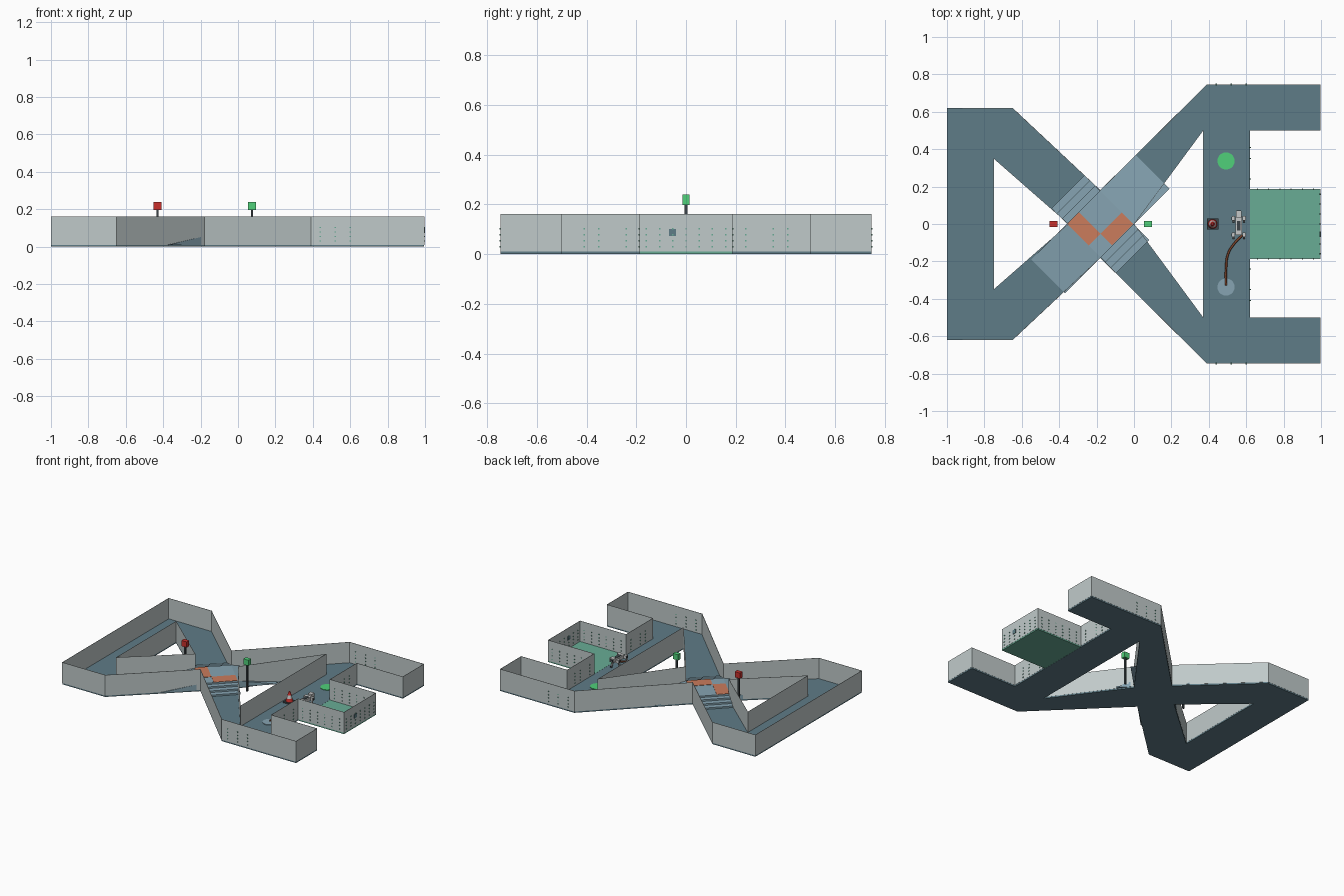
import bpy, bmesh, math
from mathutils import Matrix, Vector

cube = bpy.data.objects.get("Cube")
if cube:
    bpy.data.objects.remove(cube, do_unlink=True)

FLOOR, TOP, C = 0.01, 0.162, -0.18   # floor level, wall top, crossing centre x


def srgb(code):
    vals = [int(code[i:i + 2], 16) / 255 for i in (0, 2, 4)]
    return [v / 12.92 if v <= 0.04 else ((v + 0.055) / 1.055) ** 2.4 for v in vals] + [1]


def material(name, code):
    m = bpy.data.materials.new(name)
    m.use_nodes = True
    m.diffuse_color = srgb(code)
    m.node_tree.nodes["Principled BSDF"].inputs["Base Color"].default_value = srgb(code)
    return m


slate = material("slate floor", "5f7c87")
blue = material("pale blue", "86a4b2")
grey = material("wall grey", "c0caca")
sea = material("sea green", "68ac95")
green = material("bright green", "50d07a")
orange = material("orange", "cb7c5c")
red = material("red", "c8302c")
dark = material("dark grey", "3c4448")
brown = material("brown", "85492f")
silver = material("light grey", "c6c8c8")


def finish(name, bm, mat, loc=(0, 0, 0), turn=0):
    bmesh.ops.recalc_face_normals(bm, faces=bm.faces)
    me = bpy.data.meshes.new(name)
    bm.to_mesh(me)
    bm.free()
    me.materials.append(mat)
    ob = bpy.data.objects.new(name, me)
    ob.location, ob.rotation_euler.z = loc, turn
    bpy.context.collection.objects.link(ob)
    return ob


def add_box(bm, loc, size, tilt=0):
    mat = (Matrix.Translation(loc) @ Matrix.Rotation(tilt, 4, 'X')
           @ Matrix.Diagonal((*size, 1)))
    bmesh.ops.create_cube(bm, size=1, matrix=mat)


def box(name, loc, size, mat, turn=0):
    bm = bmesh.new()
    add_box(bm, (0, 0, 0), size)
    return finish(name, bm, mat, loc, turn)


def cone(name, loc, r1, r2, h, mat, sides=24):
    bm = bmesh.new()
    bmesh.ops.create_cone(bm, cap_ends=True, segments=sides, radius1=r1, radius2=r2, depth=h)
    return finish(name, bm, mat, (loc[0], loc[1], loc[2] + h / 2))


def prism(name, profile, width, turn, mat):
    """Extrude a side profile (along, height) across a width, at the crossing."""
    bm = bmesh.new()
    face = bm.faces.new([bm.verts.new((s, -width / 2, z)) for s, z in profile])
    ext = bmesh.ops.extrude_face_region(bm, geom=[face])["geom"]
    bmesh.ops.translate(bm, vec=(0, width, 0),
                        verts=[e for e in ext if isinstance(e, bmesh.types.BMVert)])
    return finish(name, bm, mat, (C, 0, 0), turn)


def walls(name, half):
    """Closed thin wall along a half outline mirrored front to back."""
    pts = half + [(x, -y) for x, y in reversed(half) if y]
    bm = bmesh.new()
    low = [bm.verts.new((x, y, FLOOR)) for x, y in pts]
    high = [bm.verts.new((x, y, TOP)) for x, y in pts]
    for i in range(len(pts)):
        bm.faces.new((low[i - 1], low[i], high[i], high[i - 1]))
    ob = finish(name, bm, grey)
    mod = ob.modifiers.new("thickness", 'SOLIDIFY')
    mod.thickness, mod.offset = 0.003, 0


# Corridor floor: half plan, mirrored front to back
A, B, D, E = (-1, 0.62), (-0.75, 0.35), (-0.65, 0.62), (C, 0.18)
F, G, H, I = (0.39, 0.745), (0.37, 0.5), (0.62, 0.5), (0.995, 0.5)
J, K, L = (0.995, 0.745), (-0.35, 0), (0, 0)
plan = [[(-1, 0), (-0.75, 0), B, A], [A, B, D], [D, B, K, E], [E, K, L],
        [E, L, G, F], [F, G, H, I, J], [(0.37, 0), (0.62, 0), H, G]]
bm = bmesh.new()
for side in (1, -1):
    for poly in plan:
        bm.faces.new([bm.verts.new((x, y * side, 0)) for x, y in poly])
bmesh.ops.remove_doubles(bm, verts=bm.verts, dist=0.0001)
bmesh.ops.recalc_face_normals(bm, faces=bm.faces)
ext = bmesh.ops.extrude_face_region(bm, geom=bm.faces[:], use_keep_orig=True)["geom"]
bmesh.ops.translate(bm, vec=(0, 0, FLOOR),
                    verts=[e for e in ext if isinstance(e, bmesh.types.BMVert)])
finish("corridor_floor", bm, slate)
box("room_floor", (0.808, 0, FLOOR / 2), (0.374, 0.372, FLOOR), sea)

# Walls around the outline and the two triangular gaps
walls("outer_walls", [A, D, E, F, J, I, H, (0.62, 0.186), (0.995, 0.186)])
walls("left_gap_walls", [B, K])
walls("right_gap_walls", [G, L])

# Crossing: ramp along one diagonal, steps down both sides of the other
q, top = 0.125, 0.056
prism("ramp", [(-0.395, FLOOR), (-q, top), (q, top), (0.395, FLOOR)],
      0.255, math.pi / 4, blue)
for name, turn in (("back_steps", 0.75), ("front_steps", -0.25)):
    prof = [(q, FLOOR), (q, 0.045)]
    for i in range(3):
        z, s = 0.045 - 0.012 * i, q + 0.04 * (i + 1)
        prof += [(s, z), (s, max(z - 0.012, FLOOR))]
    prof[-1] = (q + 0.12, FLOOR)
    prism(name, prof, 0.25, math.pi * turn, blue)
r = math.sqrt(0.5)
for name, u, v, size in (("left_marking", -0.081, -0.044, (0.088, 0.162, 0.003)),
                         ("right_marking", 0.044, 0.081, (0.162, 0.088, 0.003))):
    # the strips run along the two front edges and leave the front corner clear
    box(name, (C + (u + v) * r, (u - v) * r, top + 0.001), size, orange, math.pi / 4)

# Signal posts
for name, x, mat in (("red_signal", -0.43, red), ("green_signal", 0.075, green)):
    box(name + "_post", (x, 0, 0.1), (0.012, 0.012, 0.2), dark)
    box(name + "_head", (x, 0, 0.218), (0.042, 0.03, 0.042), mat)

# Floor discs
cone("goal_disc", (0.492, 0.337, FLOOR), 0.046, 0.046, 0.004, green, 32)
cone("start_disc", (0.492, -0.337, FLOOR), 0.046, 0.046, 0.004, blue, 32)

# Traffic cone, stacked in bands
box("cone_base", (0.42, 0, 0.015), (0.062, 0.06, 0.01), dark)
radii = [0.025, 0.019, 0.013, 0.006]
for i in range(3):
    cone("cone_band_%d" % (i + 1), (0.42, 0, 0.02 + 0.023 * i), radii[i], radii[i + 1],
         0.023, silver if i == 1 else red)

# Four-legged robot
RX = 0.56
bm = bmesh.new()
add_box(bm, (0, -0.01, 0.07), (0.036, 0.1, 0.026))
add_box(bm, (0, 0.052, 0.082), (0.03, 0.034, 0.026))
for x in (-0.028, 0.028):
    for y in (-0.058, 0.03):
        add_box(bm, (x, y, 0.07), (0.018, 0.024, 0.022))
        add_box(bm, (x, y - 0.008, 0.05), (0.01, 0.012, 0.04), -0.5)
        add_box(bm, (x, y - 0.008, 0.026), (0.008, 0.008, 0.034), 0.5)
finish("robot_body", bm, silver, (RX, 0, 0))
bm = bmesh.new()
add_box(bm, (0, 0.07, 0.082), (0.022, 0.004, 0.014))
add_box(bm, (0, -0.01, 0.084), (0.02, 0.05, 0.004))
for x in (-0.028, 0.028):
    for y in (-0.058, 0.03):
        add_box(bm, (x, y, 0.014), (0.012, 0.014, 0.008))
        add_box(bm, (x * 1.35, y, 0.07), (0.004, 0.016, 0.014))
finish("robot_joints_and_feet", bm, dark, (RX, 0, 0))

# Walked trail from the start disc to the robot
cu = bpy.data.curves.new("trail", 'CURVE')
cu.dimensions, cu.bevel_depth, cu.bevel_resolution = '3D', 0.006, 1
cu.use_fill_caps = True
path = [(0.492, -0.33), (0.492, -0.24), (0.503, -0.16), (0.54, -0.1), (0.58, -0.06)]
sp = cu.splines.new('BEZIER')
sp.bezier_points.add(len(path) - 1)
for p, (x, y) in zip(sp.bezier_points, path):
    p.co = (x, y, 0.02)
    p.handle_left_type = p.handle_right_type = 'AUTO'
cu.materials.append(brown)
bpy.context.collection.objects.link(bpy.data.objects.new("trail", cu))

# Rows of tiny studs through the walls, and a small plate on the end wall
bm = bmesh.new()
for row in range(4):
    z = 0.03 + 0.024 * row
    for i in range(-3, 4):
        add_box(bm, (0.995, i * 0.053, z), (0.01, 0.006, 0.006))
    for side in (-1, 1):
        for i in range(6):
            add_box(bm, (0.66 + i * 0.06, side * 0.186, z), (0.006, 0.01, 0.006))
        for y in (0.24, 0.35, 0.41):
            add_box(bm, (0.62, side * y, z), (0.01, 0.006, 0.006))
        for x in (0.44, 0.52, 0.6):
            add_box(bm, (x, side * 0.745, z), (0.006, 0.01, 0.006))
finish("wall_studs", bm, sea)
box("wall_plate", (0.996, -0.055, 0.086), (0.008, 0.028, 0.028), slate)
